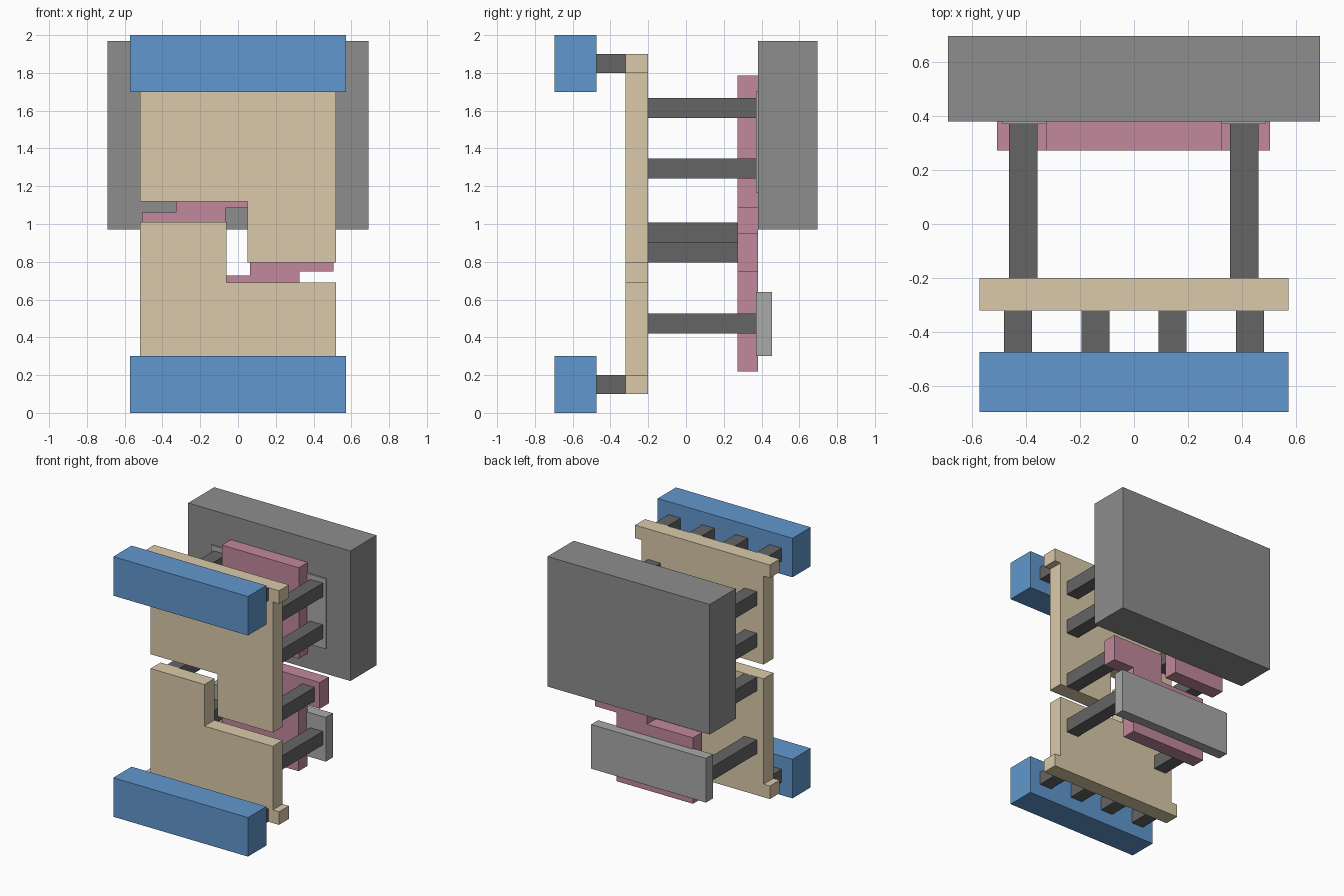
import bpy, bmesh


def material(name, r, g, b):
    m = bpy.data.materials.new(name)
    m.diffuse_color = (r, g, b, 1)
    return m


BLUE = material("blue", 0.12, 0.31, 0.62)
TAN = material("tan", 0.70, 0.59, 0.40)
PINK = material("pink", 0.54, 0.25, 0.33)
DARK = material("dark_grey", 0.13, 0.13, 0.13)
GREY = material("grey", 0.27, 0.27, 0.27)
LIGHT = material("light_grey", 0.40, 0.40, 0.40)


def plate(name, outline, y0, y1, mat):
    """Extrude an x-z outline from y0 to y1."""
    bm = bmesh.new()
    face = bm.faces.new([bm.verts.new((x, y0, z)) for x, z in outline])
    ext = bmesh.ops.extrude_face_region(bm, geom=[face])
    verts = [v for v in ext["geom"] if isinstance(v, bmesh.types.BMVert)]
    bmesh.ops.translate(bm, verts=verts, vec=(0, y1 - y0, 0))
    bmesh.ops.recalc_face_normals(bm, faces=bm.faces)
    mesh = bpy.data.meshes.new(name)
    bm.to_mesh(mesh)
    bm.free()
    mesh.materials.append(mat)
    ob = bpy.data.objects.new(name, mesh)
    bpy.context.collection.objects.link(ob)
    return ob


def box(name, x0, x1, y0, y1, z0, z1, mat):
    return plate(name, [(x0, z0), (x1, z0), (x1, z1), (x0, z1)], y0, y1, mat)


# Front bars
box("upper_front_bar", -0.573, 0.573, -0.697, -0.475, 1.7, 2.0, BLUE)
box("lower_front_bar", -0.573, 0.573, -0.697, -0.475, 0.0, 0.3, BLUE)

# Interlocking L-shaped panels with a wider flange at the outer end
plate("upper_panel", [(-0.573, 1.9), (-0.573, 1.8), (-0.52, 1.8), (-0.52, 1.12),
                      (0.05, 1.12), (0.05, 0.795), (0.52, 0.795), (0.52, 1.8),
                      (0.573, 1.8), (0.573, 1.9)], -0.32, -0.2, TAN)
plate("lower_panel", [(-0.573, 0.1), (0.573, 0.1), (0.573, 0.2), (0.52, 0.2),
                      (0.52, 0.69), (-0.06, 0.69), (-0.06, 1.01), (-0.52, 1.01),
                      (-0.52, 0.2), (-0.573, 0.2)], -0.32, -0.2, TAN)

# Stepped blocks behind the panels, each with a side arm
plate("upper_block", [(-0.327, 1.785), (-0.327, 1.06), (-0.508, 1.06), (-0.508, 0.855),
                      (-0.067, 0.855), (-0.067, 1.085), (0.327, 1.085), (0.327, 1.785)],
      0.272, 0.382, PINK)
plate("lower_block", [(-0.327, 0.22), (0.325, 0.22), (0.325, 0.748), (0.505, 0.748),
                      (0.505, 0.95), (0.064, 0.95), (0.064, 0.727), (-0.327, 0.727)],
      0.272, 0.382, PINK)

# Short pegs joining the bars to the panels
for level, z in (("upper", 1.8), ("lower", 0.1)):
    for i, x in enumerate((-0.43, -0.142, 0.142, 0.43)):
        box(f"{level}_short_peg_{i + 1}", x - 0.052, x + 0.052, -0.48, -0.315,
            z, z + 0.1, DARK)

# Long pegs joining the panels to the rear plates
for side, x in (("left", -0.411), ("right", 0.409)):
    for level, z in (("top", 1.56), ("middle", 1.24), ("bottom", 0.42)):
        box(f"{level}_{side}_long_peg", x - 0.053, x + 0.053, -0.205, 0.375,
            z, z + 0.106, DARK)

# Pegs joining the panels to the block arms
box("left_arm_peg", -0.464, -0.358, -0.205, 0.275, 0.903, 1.009, DARK)
box("right_arm_peg", 0.356, 0.462, -0.205, 0.275, 0.796, 0.902, DARK)

# Rear casing and mounting plates
box("rear_casing", -0.69, 0.69, 0.38, 0.697, 0.97, 1.97, GREY)
box("upper_mounting_plate", -0.488, 0.488, 0.37, 0.39, 1.165, 1.705, LIGHT)
box("lower_mounting_plate", -0.488, 0.488, 0.37, 0.455, 0.3, 0.64, LIGHT)
